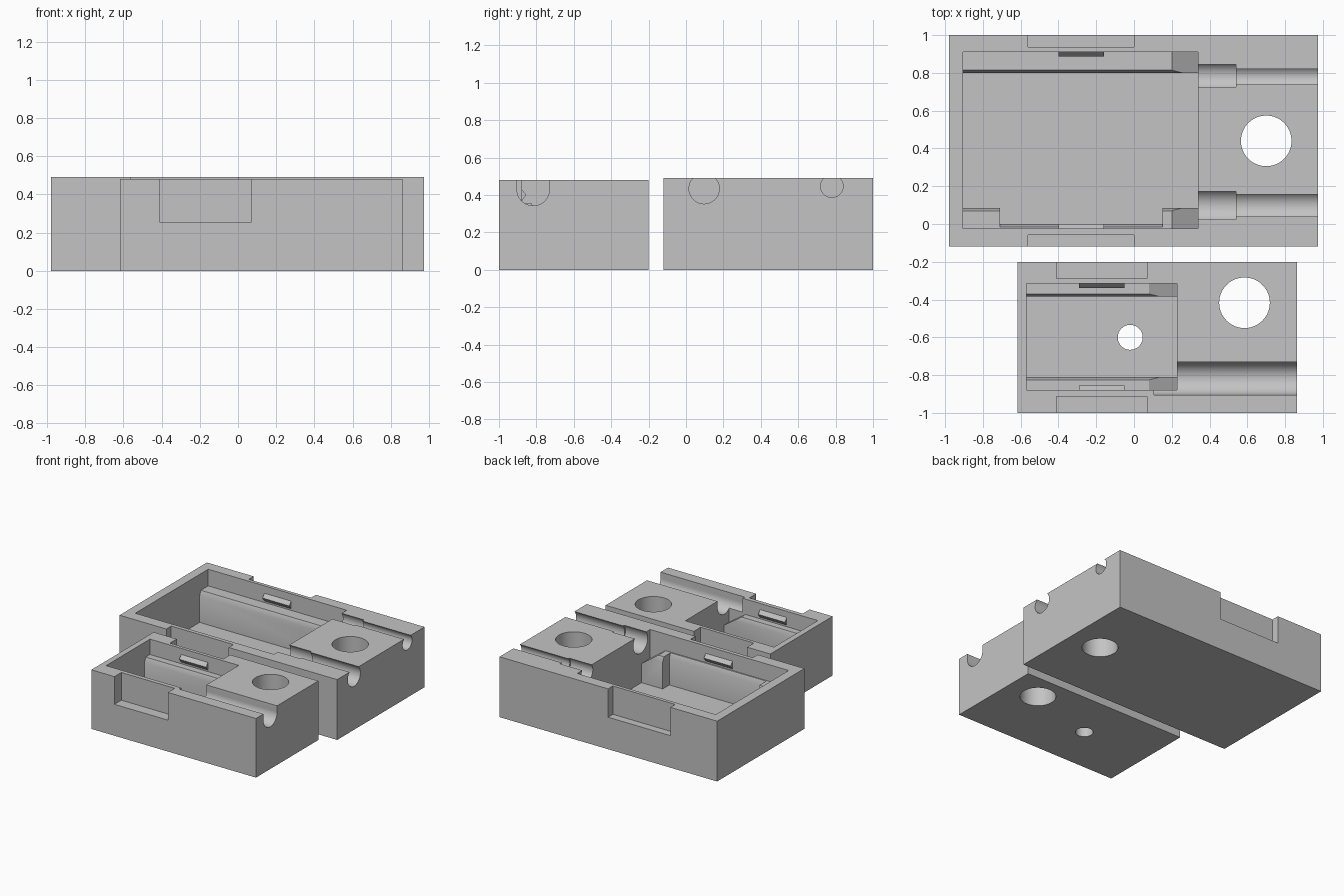
import bpy
import bmesh
from mathutils import Matrix, Vector

cube = bpy.data.objects.get("Cube")
if cube:
    bpy.data.objects.remove(cube)

grey = bpy.data.materials.new("plain grey")
grey.use_nodes = True
colour = (0.55, 0.55, 0.55, 1)
grey.diffuse_color = colour
grey.node_tree.nodes["Principled BSDF"].inputs["Base Color"].default_value = colour

FLOOR = 0.1
LEDGE = 0.355


def add_object(name, bm):
    bmesh.ops.recalc_face_normals(bm, faces=bm.faces)
    mesh = bpy.data.meshes.new(name)
    bm.to_mesh(mesh)
    bm.free()
    mesh.materials.append(grey)
    obj = bpy.data.objects.new(name, mesh)
    bpy.context.collection.objects.link(obj)
    return obj


def box(name, x, y, z):
    bm = bmesh.new()
    bmesh.ops.create_cube(bm, size=1)
    for v in bm.verts:
        v.co = Vector([(r[0] + r[1]) / 2 + c * (r[1] - r[0])
                       for c, r in zip(v.co, (x, y, z))])
    return add_object(name, bm)


def cylinder(name, centre, radius, length, along_x=False):
    bm = bmesh.new()
    turn = Matrix.Rotation(1.5707963, 4, "Y") if along_x else Matrix()
    bmesh.ops.create_cone(bm, cap_ends=True, segments=64, radius1=radius, radius2=radius,
                          depth=length, matrix=Matrix.Translation(centre) @ turn)
    return add_object(name, bm)


def prism(name, profile, start, end, axis):
    """Extrude a profile of (other horizontal, z) points along x or y."""
    bm = bmesh.new()
    place = (lambda p, s: (s, p[0], p[1])) if axis == "x" else (lambda p, s: (p[0], s, p[1]))
    face = bm.faces.new([bm.verts.new(place(p, start)) for p in profile])
    ext = bmesh.ops.extrude_face_region(bm, geom=[face])["geom"]
    for v in ext:
        if isinstance(v, bmesh.types.BMVert):
            v.co = place((v.co.y if axis == "x" else v.co.x, v.co.z), end)
    return add_object(name, bm)


def groove(x0, x1, y, z, radius):
    return cylinder("groove_cutter", ((x0 + x1) / 2, y, z), radius, x1 - x0, True)


def ledge(x0, x1, wall, edge):
    """Support ledge from inside the wall to its chamfered free edge."""
    s = 1 if edge > wall else -1
    profile = [(wall - 0.02 * s, FLOOR - 0.02), (edge, FLOOR - 0.02), (edge, LEDGE - 0.04),
               (edge - 0.015 * s, LEDGE), (wall - 0.02 * s, LEDGE)]
    return prism("ledge", profile, x0, x1, "x")


def snap(x0, x1, wall, side):
    """Triangular snap rib on an inner wall."""
    profile = [(wall - 0.01 * side, 0.368), (wall, 0.368), (wall + 0.024 * side, 0.4),
               (wall, 0.43), (wall - 0.01 * side, 0.43)]
    return prism("snap_rib", profile, x0, x1, "x")


def ramp(x0, x1, y0, y1):
    """Cutter that slopes the ledge ends down."""
    return prism("ramp_cutter", [(x0, LEDGE), (x1, LEDGE - 0.1), (x1, LEDGE + 0.01),
                                 (x0, LEDGE + 0.01)], y0, y1, "y")


def combine(body, steps):
    """Apply the booleans in order and remove the helper objects."""
    helpers = []
    for operation, parts in steps:
        for part in parts:
            mod = body.modifiers.new(part.name, "BOOLEAN")
            mod.operation = operation
            mod.solver = "EXACT"
            mod.object = part
            part.hide_render = True
            helpers.append(part)
    graph = bpy.context.evaluated_depsgraph_get()
    mesh = bpy.data.meshes.new_from_object(body.evaluated_get(graph))
    body.modifiers.clear()
    body.data = mesh
    mesh.materials.clear()
    mesh.materials.append(grey)
    for part in helpers:
        bpy.data.objects.remove(part)
    bpy.ops.object.select_all(action="DESELECT")
    body.select_set(True)
    bpy.context.view_layer.objects.active = body
    bpy.ops.object.shade_smooth_by_angle(angle=0.5)


# Large case half
large = box("large_case", (-0.98, 0.975), (-0.12, 1.0), (0, 0.49))
combine(large, [
    ("DIFFERENCE", [box("cavity", (-0.905, 0.34), (-0.025, 0.91), (FLOOR, 0.6))]),
    ("UNION", [ledge(-0.92, 0.36, 0.91, 0.80),
               ledge(-0.92, 0.36, -0.025, 0.0),
               ledge(-0.92, -0.71, -0.025, 0.085),
               ledge(0.15, 0.36, -0.025, 0.085),
               snap(-0.4, -0.16, 0.91, -1),
               snap(-0.4, -0.16, -0.025, 1)]),
    ("DIFFERENCE", [ramp(0.2, 0.34, 0.79, 0.91),
                    ramp(0.2, 0.34, -0.025, 0.1),
                    groove(0.3, 0.54, 0.785, 0.445, 0.075),
                    groove(0.5, 1.1, 0.78, 0.447, 0.06),
                    groove(0.3, 0.54, 0.098, 0.435, 0.092),
                    groove(0.5, 1.1, 0.097, 0.434, 0.081),
                    cylinder("screw_hole", (0.7, 0.44, 0.25), 0.134, 1),
                    box("back_notch", (-0.56, 0), (0.938, 1.1), (0.26, 0.6)),
                    box("front_notch", (-0.56, 0), (-0.2, -0.057), (0.26, 0.6))]),
])

# Small case half
small = box("small_case", (-0.617, 0.862), (-1.0, -0.2), (0, 0.48))
combine(small, [
    ("DIFFERENCE", [box("cavity", (-0.57, 0.227), (-0.878, -0.315), (FLOOR, 0.6))]),
    ("UNION", [ledge(-0.58, 0.24, -0.315, -0.385),
               ledge(-0.58, 0.24, -0.878, -0.81),
               snap(-0.29, -0.05, -0.315, -1),
               snap(-0.29, -0.05, -0.878, 1)]),
    ("DIFFERENCE", [ramp(0.08, 0.227, -0.4, -0.315),
                    ramp(0.08, 0.227, -0.878, -0.8),
                    groove(0.105, 1.0, -0.817, 0.43, 0.087),
                    box("groove_opening", (0.105, 1.0), (-0.904, -0.73), (0.43, 0.6)),
                    cylinder("screw_hole", (0.585, -0.417, 0.25), 0.134, 1),
                    cylinder("cable_hole", (-0.02, -0.6, 0), 0.066, 0.5),
                    box("back_notch", (-0.41, 0.07), (-0.288, -0.15), (0.255, 0.6)),
                    box("front_notch", (-0.41, 0.07), (-1.1, -0.912), (0.255, 0.6))]),
])
